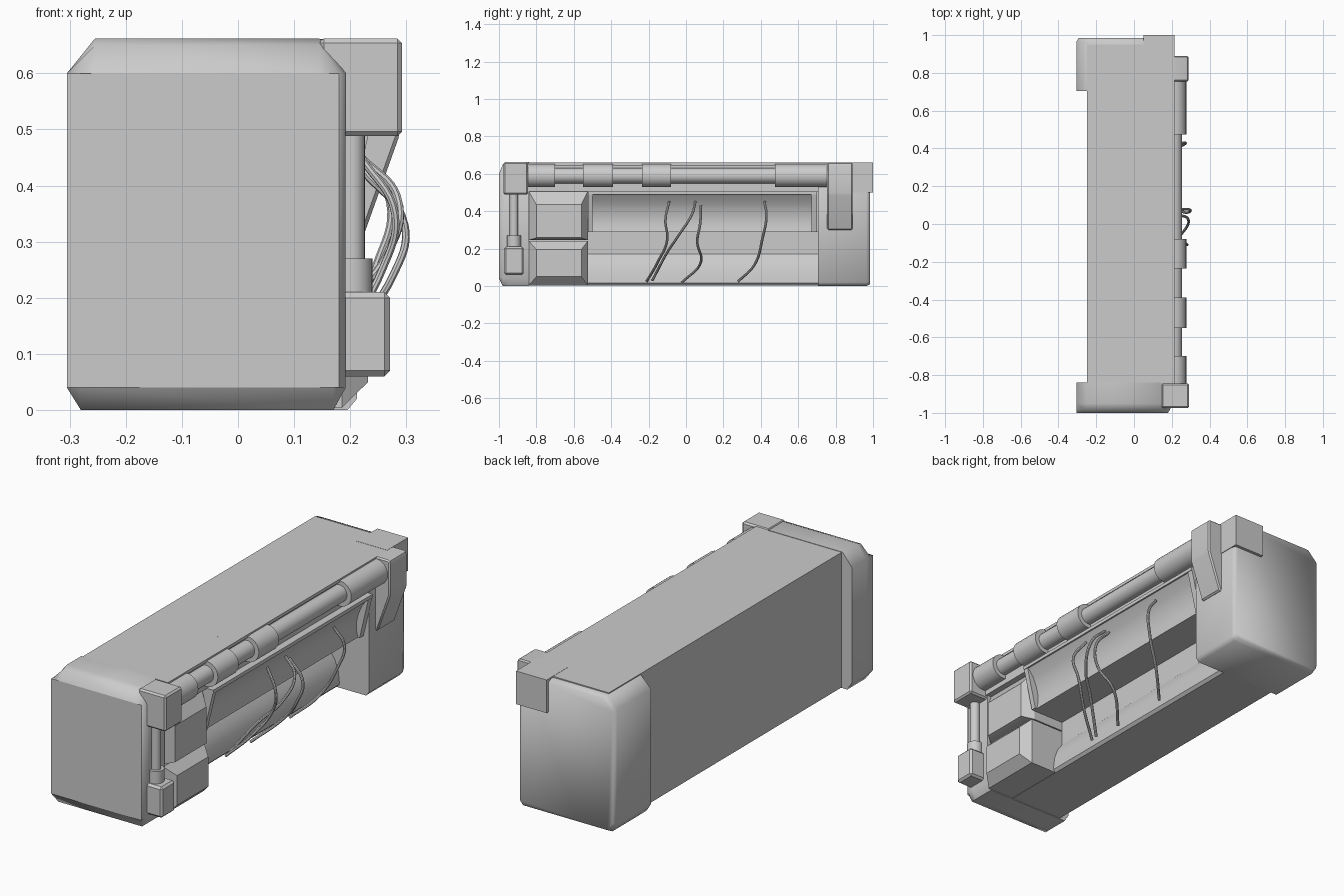
import bpy
import bmesh
import math

cube = bpy.data.objects.get("Cube")
if cube:
    bpy.data.objects.remove(cube, do_unlink=True)

grey = bpy.data.materials.new("plain grey")
grey.use_nodes = True
colour = (0.6, 0.6, 0.6, 1)
grey.diffuse_color = colour
grey.node_tree.nodes["Principled BSDF"].inputs["Base Color"].default_value = colour


def finish(obj, angle=32):
    obj.data.materials.append(grey)
    bpy.ops.object.select_all(action="DESELECT")
    obj.select_set(True)
    bpy.context.view_layer.objects.active = obj
    bpy.ops.object.shade_smooth_by_angle(angle=math.radians(angle))
    return obj


def loft(name, sections, bevel=0, angle=32):
    """Skin a row of matching closed sections and cap both ends."""
    bm = bmesh.new()
    rings = [[bm.verts.new(p) for p in s] for s in sections]
    n = len(rings[0])
    for a, b in zip(rings, rings[1:]):
        for i in range(n):
            j = (i + 1) % n
            bm.faces.new((a[i], a[j], b[j], b[i]))
    bm.faces.new(rings[0])
    bm.faces.new(rings[-1])
    bmesh.ops.recalc_face_normals(bm, faces=bm.faces)
    if bevel:
        bmesh.ops.bevel(bm, geom=list(bm.edges), offset=bevel, segments=1,
                        affect="EDGES", clamp_overlap=True)
    mesh = bpy.data.meshes.new(name)
    bm.to_mesh(mesh)
    bm.free()
    obj = bpy.data.objects.new(name, mesh)
    bpy.context.collection.objects.link(obj)
    return finish(obj, angle)


def along_y(profile, y):
    return [(x, y, z) for x, z in profile]


def rect_x(x, y0, y1, z0, z1):
    return [(x, y0, z0), (x, y1, z0), (x, y1, z1), (x, y0, z1)]


def box(name, x0, x1, y0, y1, z0, z1, bevel=0):
    return loft(name, [rect_x(x0, y0, y1, z0, z1), rect_x(x1, y0, y1, z0, z1)], bevel)


def rod(name, start, end, radius, axis, sides=24):
    """Cylinder along y or z; start and end share the other coordinates."""
    rings = []
    for x, y, z in (start, end):
        ring = []
        for i in range(sides):
            a = math.tau * i / sides
            u, v = radius * math.cos(a), radius * math.sin(a)
            ring.append((x + u, y, z + v) if axis == "y" else (x + u, y + v, z))
        rings.append(ring)
    return loft(name, rings)


# Long body: deep lower recess with a rounded foot, and an overhanging top beam
core = [(-.25, .003), (-.25, .66), (.12, .66), (.12, .29), (0, .29), (0, .17),
        (.028, .13), (.046, .08), (.053, .016), (.04, .003)]
loft("body_core", [along_y(core, -.85), along_y(core, .95)])
beam = [(.1, .66), (.215, .66), (.215, .645), (.2, .645), (.2, .505), (.1, .505)]
loft("top_beam", [along_y(beam, -.845), along_y(beam, .95)])

# Upper hollowed panel that leans out at the top, inside its frame
panel = [(.1, .49), (.228, .49), (.198, .45), (.18, .41), (.17, .37),
         (.168, .33), (.175, .29), (.1, .29)]
loft("upper_panel", [along_y(panel, -.5), along_y(panel, .67)])
box("panel_top_frame", .1, .235, -.525, .7, .489, .506)
frame = [(.1, .5), (.235, .5), (.185, .29), (.1, .29)]
for name, y0, y1 in (("panel_front_frame", -.525, -.5), ("panel_back_frame", .67, .7)):
    loft(name, [along_y(frame, y0), along_y(frame, y1)])

# Two sloped side blocks
loft("upper_side_block", [rect_x(0, -.84, -.525, .245, .505),
                          rect_x(.17, -.84, -.525, .245, .505),
                          rect_x(.222, -.8, -.56, .258, .435)], angle=15)
loft("lower_side_block", [rect_x(0, -.84, -.525, .004, .24),
                          rect_x(.185, -.84, -.525, .004, .24),
                          rect_x(.232, -.8, -.56, .05, .195)], angle=15)

# Front cap with chamfered corners and a flat front face
cap = [(-.305, .04), (-.28, 0), (.17, 0), (.192, .04),
       (.192, .6), (.145, .662), (-.255, .662), (-.305, .6)]
rounded = [(x, min(z, .65)) for x, z in cap]
face = [(min(x, .18), min(max(z, .04), .6)) for x, z in cap]
front = loft("front_cap", [along_y(face, -1), along_y(rounded, -.98),
                           along_y(cap, -.95), along_y(cap, -.84)], angle=60)
for polygon in front.data.polygons:
    if abs(polygon.normal.y) > .99:
        polygon.use_smooth = False

# Back cap with softened rear rim
back = [(-.305, .04), (-.28, 0), (.195, 0), (.212, .02),
        (.212, .64), (.195, .655), (-.25, .655), (-.305, .6)]
rim = [(x * .96, .33 + (z - .33) * .97) for x, z in back]
loft("back_cap", [along_y(back, .705), along_y(back, .965), along_y(rim, .985)], angle=75)
box("back_corner_block", .05, .215, .84, 1, .5, .661)

# Tapered lug holding the pipe at the back
lug = [(.15, .66), (.28, .66), (.288, .65), (.288, .49), (.22, .3), (.15, .3)]
loft("back_lug", [along_y(lug, .755), along_y(lug, .89)], .008)

# Front corner block, upright rod, collar and foot box
box("front_corner_block", .145, .292, -.975, -.845, .488, .662, .008)
rod("upright_rod", (.203, -.92, .2), (.203, -.92, .5), .023, "z")
rod("upright_collar", (.203, -.92, .2), (.203, -.92, .27), .037, "z")
box("rod_foot", .18, .271, -.972, -.868, .06, .21, .01)

# Side pipe with its sleeves
rod("side_pipe", (.212, -.85, .59), (.212, .77, .59), .042, "y")
for i, (y0, y1) in enumerate(((-.845, -.7), (-.55, -.39), (-.235, -.08), (.475, .765))):
    rod("pipe_sleeve_%d" % (i + 1), (.215, y0, .59), (.215, y1, .59), .062, "y")

# Loose cables: outward bulge in x, then (y, z) stations
cables = [
    (.11, [(-.09, .45), (-.11, .35), (-.1, .25), (-.15, .13), (-.21, .025)]),
    (.115, [(.05, .45), (.03, .38), (-.04, .27), (-.1, .18), (-.18, .03)]),
    (.13, [(.08, .43), (.075, .33), (.06, .24), (.08, .13), (-.02, .02)]),
    (.1, [(.42, .45), (.43, .37), (.41, .26), (.37, .12), (.28, .025)]),
]
for i, (bulge, stations) in enumerate(cables):
    curve = bpy.data.curves.new("cable_%d" % (i + 1), "CURVE")
    curve.dimensions = "3D"
    curve.bevel_depth = .007
    curve.bevel_resolution = 2
    curve.resolution_u = 8
    curve.use_fill_caps = True
    spline = curve.splines.new("BEZIER")
    spline.bezier_points.add(len(stations) - 1)
    for k, (point, (y, z)) in enumerate(zip(spline.bezier_points, stations)):
        t = k / (len(stations) - 1)
        point.co = (.22 - .14 * t + bulge * math.sin(math.pi * t ** .8), y, z)
        point.handle_left_type = point.handle_right_type = "AUTO"
    obj = bpy.data.objects.new(curve.name, curve)
    bpy.context.collection.objects.link(obj)
    bpy.ops.object.select_all(action="DESELECT")
    obj.select_set(True)
    bpy.context.view_layer.objects.active = obj
    bpy.ops.object.convert(target="MESH")
    finish(bpy.context.view_layer.objects.active)
